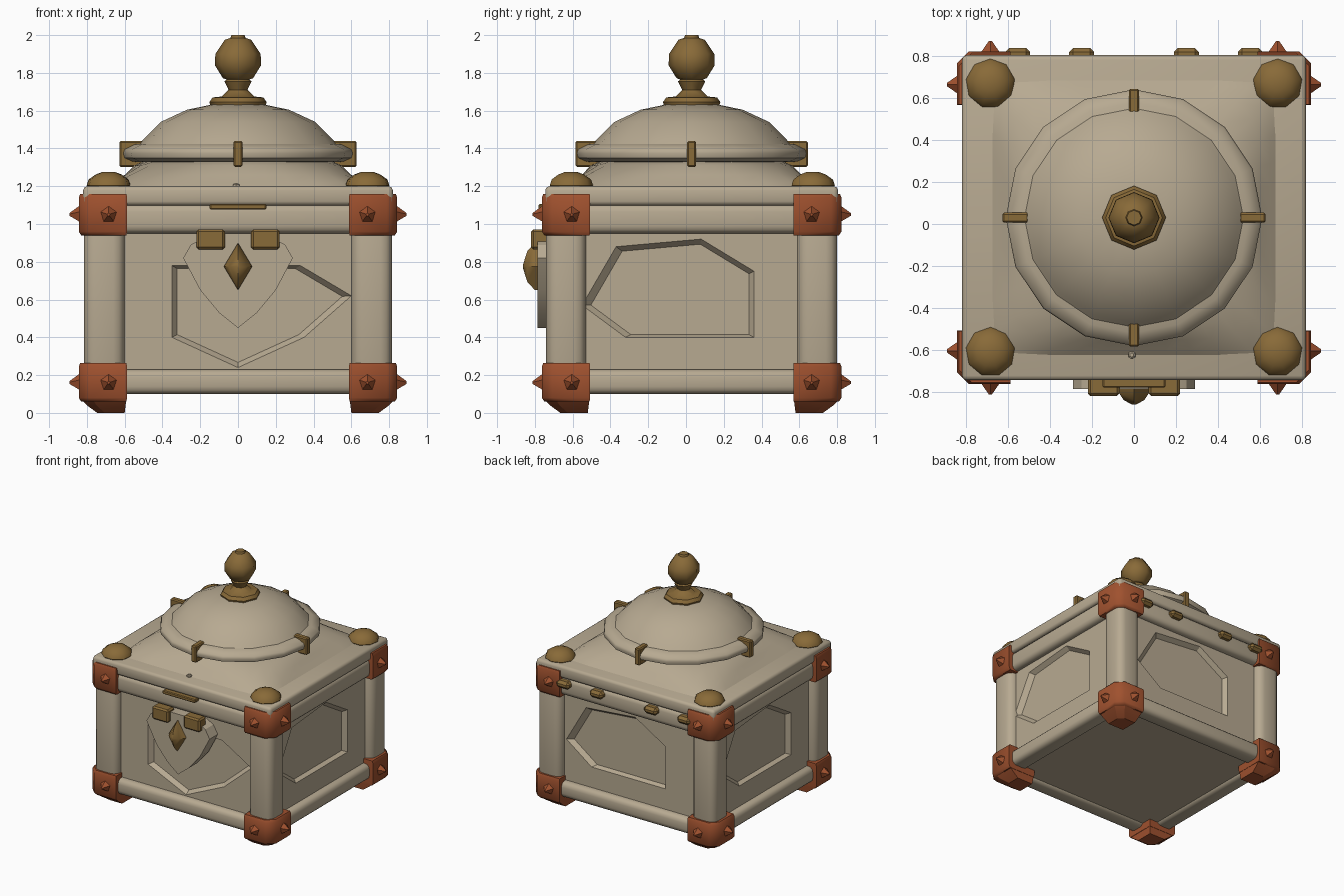
import bpy, bmesh, math
from mathutils import Matrix, Vector

if "Cube" in bpy.data.objects:
    bpy.data.objects.remove(bpy.data.objects["Cube"], do_unlink=True)

CY = 0.03             # the box centre sits slightly towards the back
HX, HY = 0.82, 0.775  # half width and half depth of the frame


def material(name, rgb):
    m = bpy.data.materials.new(name)
    m.use_nodes = True
    m.diffuse_color = (*rgb, 1)
    m.node_tree.nodes["Principled BSDF"].inputs["Base Color"].default_value = (*rgb, 1)
    return m


STONE = material("pale stone", (0.475, 0.40, 0.285))
BRASS = material("aged brass", (0.25, 0.145, 0.04))
RED = material("rusty red metal", (0.35, 0.083, 0.028))


def finish(bm, name, mat, angle=35):
    bmesh.ops.recalc_face_normals(bm, faces=bm.faces)
    mesh = bpy.data.meshes.new(name)
    bm.to_mesh(mesh)
    bm.free()
    mesh.materials.append(mat)
    ob = bpy.data.objects.new(name, mesh)
    bpy.context.collection.objects.link(ob)
    if angle:
        bpy.ops.object.select_all(action="DESELECT")
        ob.select_set(True)
        bpy.context.view_layer.objects.active = ob
        bpy.ops.object.shade_smooth_by_angle(angle=math.radians(angle))
    return ob


def box(name, a, b, mat, bevel=0, segments=1, smooth=False):
    lo, hi = Vector(map(min, a, b)), Vector(map(max, a, b))
    bm = bmesh.new()
    bmesh.ops.create_cube(bm, size=1)
    for v in bm.verts:
        v.co = (lo + hi) / 2 + v.co * (hi - lo)
    ob = finish(bm, name, mat, 0)
    if bevel:
        mod = ob.modifiers.new("Bevel", "BEVEL")
        mod.width, mod.segments = bevel, segments
    if smooth:
        ob.data.shade_smooth()
    return ob


def loft(name, rings, mat, angle=35):
    bm = bmesh.new()
    rows = [[bm.verts.new(p) for p in ring] for ring in rings]
    for a, b in zip(rows, rows[1:]):
        for i in range(len(a)):
            j = (i + 1) % len(a)
            bm.faces.new((a[i], a[j], b[j], b[i]))
    bm.faces.new(rows[0])
    bm.faces.new(rows[-1])
    return finish(bm, name, mat, angle)


def turned(name, profile, sides, mat, centre=(0, CY, 0), angle=35):
    step = 2 * math.pi / sides
    rings = [[(centre[0] + r * math.sin(step * i), centre[1] + r * math.cos(step * i),
               centre[2] + z) for i in range(sides)] for r, z in profile]
    return loft(name, rings, mat, angle)


def stud(name, pos, direction):
    bm = bmesh.new()
    rot = Vector(direction).to_track_quat("Z", "Y").to_matrix().to_4x4()
    bmesh.ops.create_cone(bm, cap_ends=True, segments=5, radius1=0.048, radius2=0.008,
                          depth=0.055, matrix=Matrix.Translation(pos) @ rot)
    finish(bm, name, RED, 0)


# Frame corners: post, red caps, studs, foot and brass dome
for sx, lr in ((1, "left"), (-1, "right")):
    for sy, fb in ((-1, "front"), (1, "back")):
        tag = f"{fb}_{lr}"

        def at(x, y, z):
            return (sx * x, CY + sy * y, z)

        def corner_ring(inner, outer, cut, z):
            # square with its outer corner cut off
            pts = ((inner, inner), (outer, inner), (outer, outer - cut),
                   (outer - cut, outer), (inner, outer))
            return [at(x, y - 0.05, z) for x, y in pts]

        box("post_" + tag, at(0.6, 0.56, 0.12), at(HX - 0.005, HY - 0.005, 1.12),
            STONE, 0.06, 3, True)
        for level, z0, z1, zs in (("lower", 0.06, 0.265, 0.16), ("upper", 0.94, 1.16, 1.05)):
            loft(f"{level}_cap_{tag}",
                 [corner_ring(0.59, 0.83, 0.06, z0), corner_ring(0.588, 0.843, 0.055, z0 + 0.02),
                  corner_ring(0.588, 0.843, 0.055, z1 - 0.02), corner_ring(0.59, 0.835, 0.06, z1)],
                 RED, 50)
            stud(f"{level}_side_stud_{tag}", at(0.865, 0.635, zs), (sx, 0, 0))
            stud(f"{level}_{fb}_stud_{tag}", at(0.685, 0.815, zs), (0, sy, 0))
        loft("foot_" + tag, [corner_ring(0.60, 0.745, 0.04, 0), corner_ring(0.595, 0.80, 0.05, 0.04),
                             corner_ring(0.592, 0.825, 0.06, 0.065)], RED, 20)
        turned("lid_dome_" + tag, [(0.10, 1.18), (0.118, 1.205), (0.108, 1.235), (0.07, 1.262),
                                   (0.035, 1.275)], 9, BRASS, (sx * 0.685, CY + sy * 0.64, 0), 45)

# Horizontal rails on all four sides
for level, z0, z1 in (("lower", 0.1, 0.23), ("upper", 0.95, 1.105)):
    for s, side in ((-1, "front"), (1, "back")):
        box(f"{level}_rail_{side}", (-0.66, CY + s * 0.62, z0), (0.66, CY + s * 0.765, z1),
            STONE, 0.04, 3, True)
    for s, side in ((1, "left"), (-1, "right")):
        box(f"{level}_rail_{side}", (s * 0.66, CY - 0.62, z0), (s * 0.81, CY + 0.62, z1),
            STONE, 0.04, 3, True)

# Wall panels, each with an uneven six-sided hollow
FRONT_HOLLOW = [(-0.35, 0.78), (0.33, 0.78), (0.6, 0.62), (0.35, 0.4), (0, 0.24), (-0.35, 0.4)]
SIDE_HOLLOW = [(-0.4, 0.88), (0.05, 0.92), (0.33, 0.75), (0.33, 0.4), (-0.35, 0.4), (-0.58, 0.57)]


def panel(name, angle, dist, half, hollow):
    bm = bmesh.new()
    spin = Matrix.Translation((0, CY, 0)) @ Matrix.Rotation(angle, 4, "Z")

    def add(points, depth, k=1):
        return [bm.verts.new(spin @ Vector((x * k, depth - dist, 0.58 + (z - 0.58) * k)))
                for x, z in points]
    rim = add([(-half, 1.14), (half, 1.14), (half, 0.13), (-half, 0.13)], 0)
    edge, base = add(hollow, 0), add(hollow, 0.035, 0.92)
    vs = rim + edge
    for f in ("0154", "165", "1276", "287", "2398", "3049"):
        bm.faces.new([vs[int(c)] for c in f])
    for i in range(6):
        j = (i + 1) % 6
        bm.faces.new((edge[i], edge[j], base[j], base[i]))
    bm.faces.new(base)
    finish(bm, name, STONE, 0)


for k, side in enumerate(("front", "left", "back", "right")):
    panel("panel_" + side, k * math.pi / 2, (0.71, 0.755)[k % 2], (0.755, 0.71)[k % 2],
          SIDE_HOLLOW if k else FRONT_HOLLOW)
box("floor", (-0.75, CY - 0.7, 0.12), (0.75, CY + 0.7, 0.15), STONE)

# Lid slab and the square shoulder that blends into a circle
box("lid_slab", (-HX, CY - HY, 1.098), (HX, CY + HY, 1.2), STONE, 0.022, 2, True)


def rounded_ring(r, z, power, n=40):
    pts = []
    for i in range(n):
        a = 2 * math.pi * (i + 0.5) / n
        c, s = math.cos(a), math.sin(a)
        k = r / (abs(c) ** power + abs(s) ** power) ** (1 / power)
        pts.append((k * c, CY + 0.97 * k * s, z))
    return pts


loft("lid_shoulder", [rounded_ring(*p) for p in
     ((0.68, 1.195, 12), (0.65, 1.22, 10), (0.6, 1.26, 6), (0.55, 1.31, 3), (0.48, 1.34, 2))],
     STONE, 50)
turned("lid_peg", [(0.02, 1.19), (0.02, 1.21), (0.01, 1.217)], 6, STONE, (-0.01, -0.625, 0))

# Domed crown with its rim
turned("crown_rim", [(0.45, 1.325), (0.56, 1.33), (0.605, 1.35), (0.612, 1.375),
                     (0.605, 1.395), (0.55, 1.422), (0.45, 1.43)], 16, STONE, angle=45)
turned("crown_dome", [(0.53, 1.415), (0.5, 1.45), (0.41, 1.54), (0.27, 1.605),
                      (0.14, 1.632)], 16, STONE, angle=45)
for k in range(4):
    outer = (0.628, 0.615)[k % 2]
    clip = box(f"rim_clip_{k + 1}", (outer - 0.125, -0.024, 1.302), (outer, 0.024, 1.44), BRASS, 0.008)
    clip.matrix_world = Matrix.Translation((0, CY, 0)) @ Matrix.Rotation(k * math.pi / 2, 4, "Z")

# Finial knob
turned("finial", [(0.1, 1.61), (0.145, 1.622), (0.152, 1.645), (0.135, 1.67), (0.085, 1.675),
                  (0.05, 1.71), (0.072, 1.755), (0.06, 1.765), (0.08, 1.772), (0.122, 1.84),
                  (0.12, 1.9), (0.07, 1.975), (0.04, 1.985), (0.035, 2.0)], 8, BRASS, angle=46)

# Front clasp: shield plate, loops, diamond and strip
half_shield = [(0.14, 0.95), (0.25, 0.89), (0.29, 0.82), (0.2, 0.65), (0.1, 0.53)]
shield = half_shield + [(0, 0.45)] + [(-x, z) for x, z in reversed(half_shield)]
loft("clasp_shield", [[(x, y, z) for x, z in shield] for y in (-0.67, -0.787)], STONE, 30)
for s, lr in ((1, "left"), (-1, "right")):
    box("clasp_loop_" + lr, (s * 0.07, -0.82, 0.865), (s * 0.22, -0.73, 0.972), BRASS, 0.012)
gem = [(0.075, 0.775), (0, 0.65), (-0.075, 0.775), (0, 0.9)]
loft("clasp_diamond", [[(x * k, y, 0.775 + (z - 0.775) * k) for x, z in gem]
                       for y, k in ((-0.77, 1), (-0.80, 1), (-0.84, 0.65), (-0.862, 0.1))], BRASS, 45)
box("lid_strip", (-0.15, -0.78, 1.076), (0.15, -0.72, 1.106), BRASS, 0.006)

# Back hinges
for i, x in enumerate((-0.555, -0.25, 0.25, 0.555)):
    box(f"hinge_{i + 1}", (x - 0.06, 0.76, 1.03), (x + 0.06, 0.84, 1.09), BRASS, 0.02)
